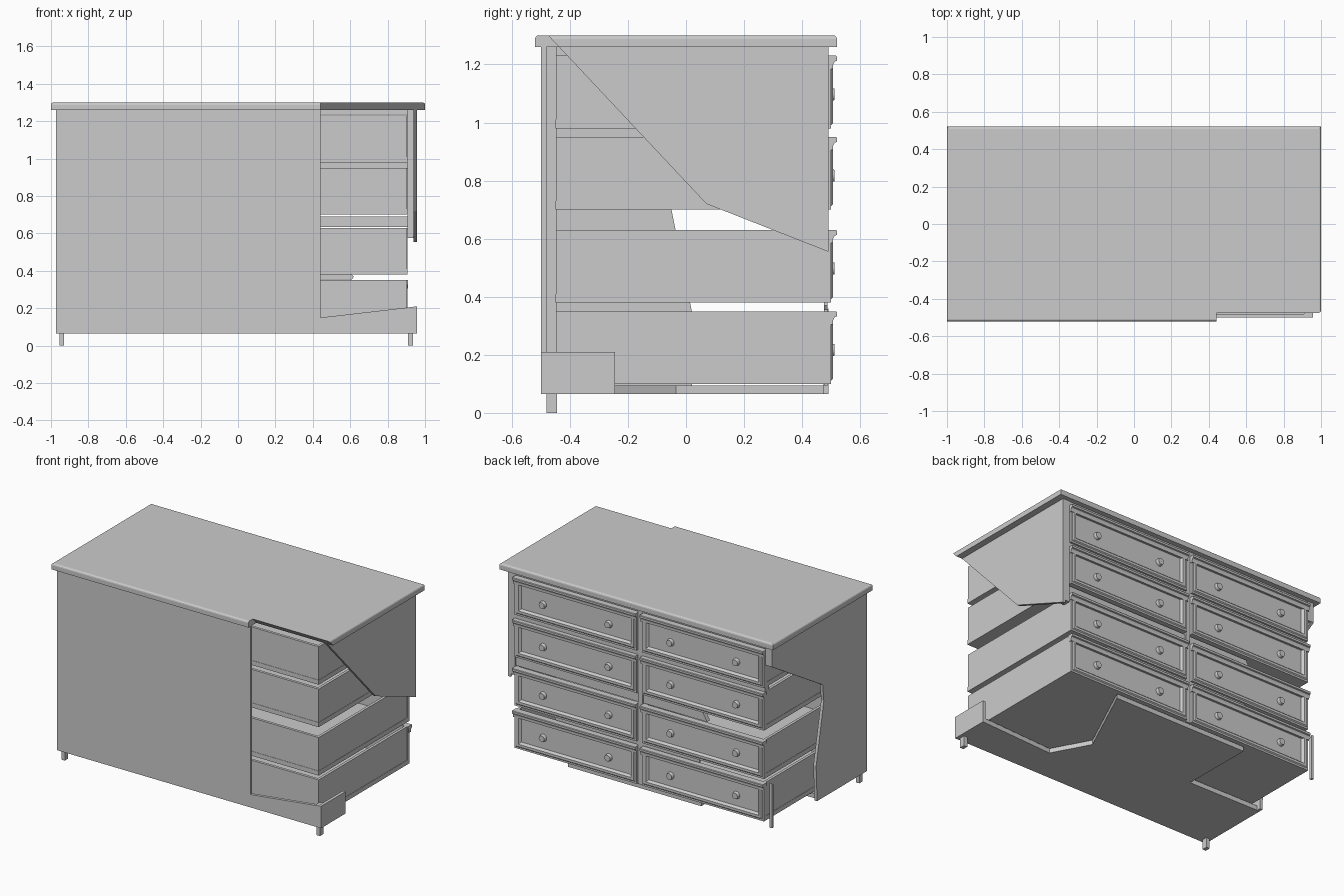
import bpy, bmesh
from mathutils import Vector, Matrix

if "Cube" in bpy.data.objects:
    bpy.data.objects.remove(bpy.data.objects["Cube"])


def finish(name, bm):
    bmesh.ops.recalc_face_normals(bm, faces=bm.faces)
    mesh = bpy.data.meshes.new(name)
    bm.to_mesh(mesh)
    bm.free()
    ob = bpy.data.objects.new(name, mesh)
    bpy.context.collection.objects.link(ob)
    return ob


def prism(name, pts, axis, a, b):
    """Extrude a 2D outline from a to b along the given axis."""
    place = {'x': lambda p: (a, p[0], p[1]),
             'y': lambda p: (p[0], a, p[1]),
             'z': lambda p: (p[0], p[1], a)}[axis]
    bm = bmesh.new()
    face = bm.faces.new([bm.verts.new(place(p)) for p in pts])
    ext = bmesh.ops.extrude_face_region(bm, geom=[face])
    move = Vector([b - a if ax == axis else 0 for ax in 'xyz'])
    bmesh.ops.translate(bm, vec=move, verts=[v for v in ext['geom'] if isinstance(v, bmesh.types.BMVert)])
    return finish(name, bm)


def box(name, x0, x1, y0, y1, z0, z1):
    return prism(name, [(x0, y0), (x1, y0), (x1, y1), (x0, y1)], 'z', z0, z1)


# Table top with rounded upper edge; the rear right edge is snapped off at a slant
bm = bmesh.new()
bmesh.ops.create_cube(bm, size=1, matrix=Matrix.Translation((0, 0, 1.28)) @ Matrix.Diagonal((2, 1.04, 0.04, 1)))
rim = [e for e in bm.edges if all(v.co.z > 1.29 for v in e.verts)]
bmesh.ops.bevel(bm, geom=rim, offset=0.012, segments=3, profile=0.5, affect='EDGES')
top = finish("table_top", bm)
cutter = prism("top_break_cutter", [(-0.7, 1.2), (-0.38, 1.2), (-0.494, 1.32), (-0.7, 1.32)], 'x', 0.44, 1.2)
cutter.hide_render = True
mod = top.modifiers.new("break", 'BOOLEAN')
mod.operation = 'DIFFERENCE'
mod.solver = 'EXACT'
mod.object = cutter
bpy.context.view_layer.objects.active = top
bpy.ops.object.modifier_apply(modifier=mod.name)
bpy.data.objects.remove(cutter)

# Rear panel with its right portion broken away
prism("rear_panel", [(-0.97, 0.065), (0.957, 0.065), (0.957, 0.21), (0.44, 0.15), (0.44, 1.26), (-0.97, 1.26)],
      'y', -0.5, -0.48)

# Broken side panels
prism("right_side_panel", [(-0.437, 1.26), (0.07, 0.72), (0.49, 0.555), (0.49, 1.26)], 'x', 0.937, 0.957)
prism("right_side_corner", [(-0.5, 0.065), (-0.245, 0.065), (-0.245, 0.21), (-0.5, 0.21)], 'x', 0.937, 0.957)
prism("left_side_panel", [(-0.5, 0.065), (0.02, 0.065), (0.03, 0.3), (-0.05, 0.7), (-0.04, 0.81),
                          (0.49, 1.13), (0.49, 1.26), (-0.5, 1.26)], 'x', -0.972, -0.952)

# Broken bottom panel
prism("bottom_panel", [(0.957, -0.5), (0.957, -0.245), (0.42, -0.275), (0.29, -0.035), (0.53, 0.476),
                       (-0.445, 0.476), (-0.44, -0.01), (-0.96, -0.005), (-0.97, -0.5)], 'z', 0.065, 0.095)

# Corner posts, what is left of them
box("left_rear_post", -0.972, -0.93, -0.5, -0.445, 0.065, 1.26)
box("right_rear_post", 0.91, 0.957, -0.5, -0.445, 0.065, 0.205)
box("right_front_post", 0.907, 0.957, 0.44, 0.49, 0.575, 1.26)
box("left_front_post", -0.972, -0.925, 0.44, 0.49, 1.13, 1.26)
prism("left_front_post_splinter", [(0.473, 0.065), (0.49, 0.065), (0.49, 0.36), (0.473, 0.345)], 'x', -0.972, -0.955)

# Feet
box("left_rear_foot", -0.955, -0.93, -0.48, -0.445, 0, 0.07)
box("right_rear_foot", 0.91, 0.935, -0.48, -0.445, 0, 0.07)

# Front frame remains
box("centre_post", -0.024, 0.01, 0.475, 0.487, 0.095, 1.26)
box("upper_rail", -0.92, 0.907, 0.45, 0.487, 0.948, 0.98)
prism("middle_rail", [(-0.49, 0.635), (0.905, 0.635), (0.905, 0.69), (-0.46, 0.69)], 'y', 0.45, 0.48)
prism("lower_rail", [(-0.44, 0.355), (0.61, 0.355), (0.62, 0.37), (0.61, 0.38), (-0.44, 0.38)], 'y', 0.475, 0.487)
box("top_rail", -0.92, 0.907, 0.45, 0.487, 1.235, 1.26)


def drawer(name, x0, x1, z0):
    z1, h = z0 + 0.25, 0.02
    # Tray
    box(name + "_base", x0, x1, -0.45, 0.485, z0, z0 + 0.03)
    box(name + "_side_a", x0 + 0.002, x0 + h, -0.448, 0.475, z0 + 0.03, z1)
    box(name + "_side_b", x1 - h, x1 - 0.002, -0.448, 0.475, z0 + 0.03, z1)
    box(name + "_back", x0 + h, x1 - h, -0.448, -0.43, z0 + 0.03, z1)
    # Front with bead frame and sunken panel
    bm = bmesh.new()
    size = Matrix.Diagonal((x1 - x0, 0.025, 0.25, 1))
    bmesh.ops.create_cube(bm, size=1, matrix=Matrix.Translation(((x0 + x1) / 2, 0.4875, z0 + 0.125)) @ size)
    bm.normal_update()
    face = max(bm.faces, key=lambda f: f.normal.y)
    for thick, depth in ((0.012, 0.0), (0.006, 0.006), (0.016, 0.0), (0.012, -0.014)):
        bmesh.ops.inset_region(bm, faces=[face], thickness=thick, depth=depth, use_even_offset=True)
    finish(name + "_front", bm)
    # Lip moulding along the upper edge
    lip = [(0.49, z1 - 0.045), (0.506, z1 - 0.045), (0.507, z1 - 0.03), (0.512, z1 - 0.02),
           (0.52, z1 - 0.017), (0.52, z1 - 0.004), (0.517, z1), (0.475, z1)]
    prism(name + "_lip", lip, 'x', x0 - 0.004, x1 + 0.004)
    # Knobs
    for i, side in enumerate((-1, 1)):
        bm = bmesh.new()
        pos = Matrix.Translation(((x0 + x1) / 2 + side * 0.24, 0.5, z0 + 0.117))
        bmesh.ops.create_cone(bm, cap_ends=True, segments=24, radius1=0.025, radius2=0.02, depth=0.022,
                              matrix=pos @ Matrix.Rotation(-1.5708, 4, 'X'))
        knob = finish(f"{name}_knob_{i + 1}", bm)
        bpy.context.view_layer.objects.active = knob
        knob.select_set(True)
        bpy.ops.object.shade_smooth_by_angle()
        knob.select_set(False)


# Two columns of four drawers
for row, z in enumerate((0.10, 0.38, 0.70, 0.98)):
    drawer(f"drawer_right_{row + 1}", 0.012, 0.905, z)
    drawer(f"drawer_left_{row + 1}", -0.92, -0.027, z)
